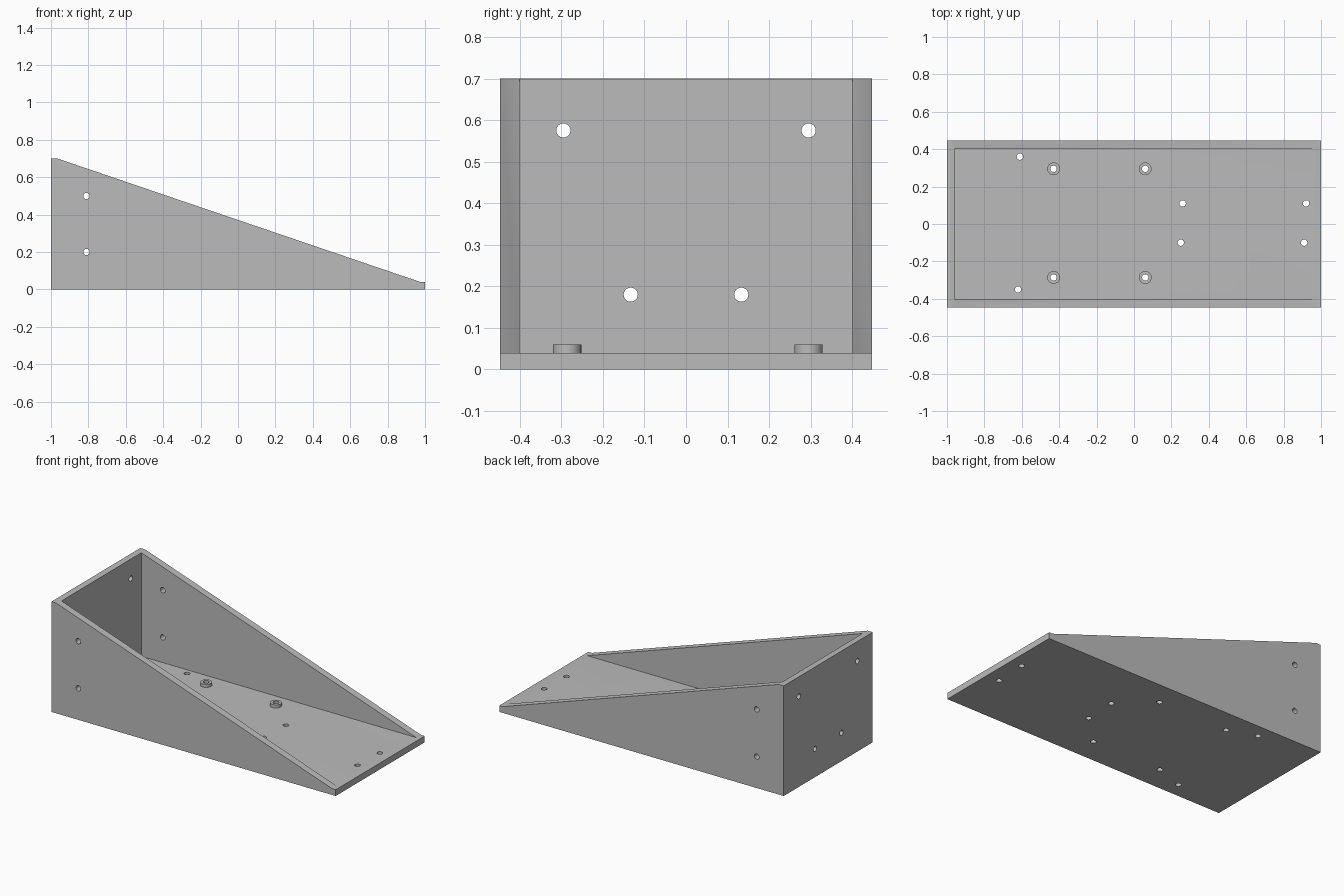
import bpy, bmesh, math
from mathutils import Matrix, Vector

if "Cube" in bpy.data.objects:
    bpy.data.objects.remove(bpy.data.objects["Cube"])

grey = bpy.data.materials.new("plain grey")
grey.diffuse_color = (0.5, 0.5, 0.5, 1)
grey.use_nodes = True
grey.node_tree.nodes["Principled BSDF"].inputs["Base Color"].default_value = grey.diffuse_color


def make_object(name, bm):
    bmesh.ops.recalc_face_normals(bm, faces=bm.faces)
    mesh = bpy.data.meshes.new(name)
    bm.to_mesh(mesh)
    bm.free()
    mesh.materials.append(grey)
    obj = bpy.data.objects.new(name, mesh)
    bpy.context.collection.objects.link(obj)
    return obj


def prism(name, profile, half_width):
    """Extrude an x-z profile across y."""
    bm = bmesh.new()
    face = bm.faces.new([bm.verts.new((x, -half_width, z)) for x, z in profile])
    ext = bmesh.ops.extrude_face_region(bm, geom=[face])["geom"]
    bmesh.ops.translate(bm, vec=(0, 2 * half_width, 0),
                        verts=[v for v in ext if isinstance(v, bmesh.types.BMVert)])
    return make_object(name, bm)


def add_rod(bm, start, end, radius):
    a, b = Vector(start), Vector(end)
    turn = (b - a).to_track_quat('Z', 'Y').to_matrix().to_4x4()
    bmesh.ops.create_cone(bm, cap_ends=True, segments=32, radius1=radius, radius2=radius,
                          depth=(b - a).length, matrix=Matrix.Translation((a + b) / 2) @ turn)


def combine(target, tool, operation):
    """Apply a boolean and discard the tool."""
    mod = target.modifiers.new("cut", 'BOOLEAN')
    mod.operation, mod.solver, mod.object = operation, 'EXACT', tool
    bpy.context.view_layer.objects.active = target
    bpy.ops.object.modifier_apply(modifier=mod.name)
    bpy.data.objects.remove(tool)


# Wedge-shaped housing, hollowed to leave floor, back wall and two side walls
housing = prism("wedge_housing", [(-1, 0), (1, 0), (1, 0.04), (0.975, 0.04),
                                  (-0.965, 0.70), (-1, 0.70)], 0.447)
pocket = prism("pocket_cutter", [(-0.96, 0.04), (0.975, 0.04), (0.975, 1), (-0.96, 1)], 0.401)
combine(housing, pocket, 'DIFFERENCE')

# Raised bosses on the floor
boss_spots = [(x, y) for x in (-0.43, 0.06) for y in (-0.286, 0.295)]
bm = bmesh.new()
for x, y in boss_spots:
    add_rod(bm, (x, y, 0.02), (x, y, 0.06), 0.034)
combine(housing, make_object("floor_bosses", bm), 'UNION')

# Screw holes through floor, bosses, side walls and back wall
floor_holes = [(-0.61, 0.36), (-0.62, -0.35), (0.26, 0.11),
               (0.25, -0.10), (0.92, 0.11), (0.91, -0.10)]
bm = bmesh.new()
for x, y in boss_spots + floor_holes:
    add_rod(bm, (x, y, -0.1), (x, y, 0.1), 0.017)
for z in (0.2, 0.5):
    add_rod(bm, (-0.81, -0.6, z), (-0.81, 0.6, z), 0.017)
for side in (-1, 1):
    for y, z in ((0.295, 0.575), (0.133, 0.18)):
        add_rod(bm, (-1.1, side * y, z), (-0.9, side * y, z), 0.017)
combine(housing, make_object("hole_cutter", bm), 'DIFFERENCE')

# Crisp edges with smooth hole and boss walls
bpy.ops.object.select_all(action='DESELECT')
housing.select_set(True)
bpy.context.view_layer.objects.active = housing
bpy.ops.object.shade_smooth_by_angle(angle=math.radians(30))
